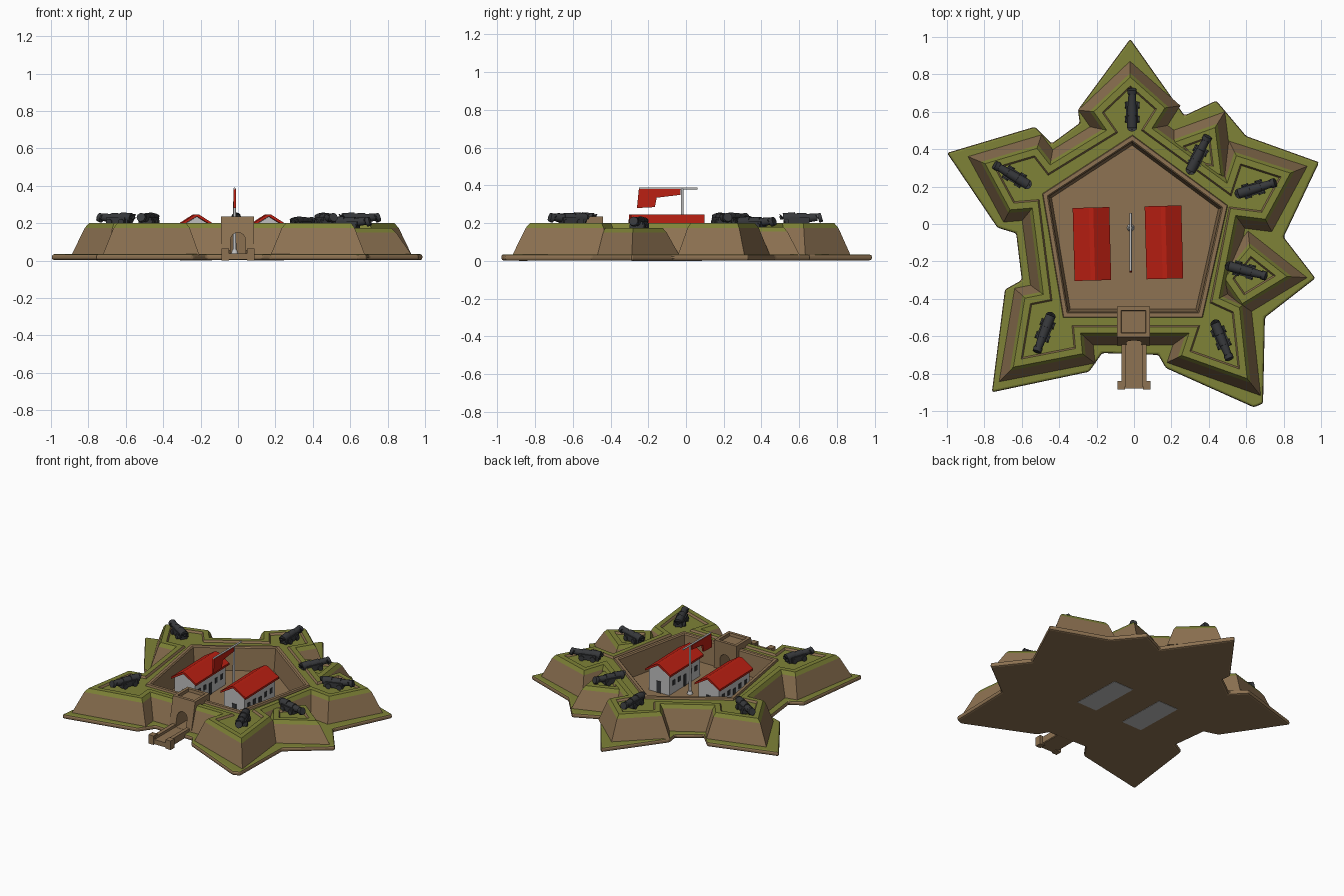
import bpy, bmesh, math
from mathutils import Vector, Matrix

cube = bpy.data.objects.get("Cube")
if cube:
    bpy.data.objects.remove(cube, do_unlink=True)


def material(name, r, g, b):
    m = bpy.data.materials.new(name)
    m.use_nodes = True
    m.diffuse_color = (r, g, b, 1)
    m.node_tree.nodes["Principled BSDF"].inputs["Base Color"].default_value = (r, g, b, 1)
    return m


EARTH = material("earth brown", .27, .17, .085)
GRASS = material("grass green", .21, .225, .038)
RED = material("roof red", .5, .014, .006)
IRON = material("dark iron", .038, .04, .044)
PLASTER = material("pale plaster", .52, .52, .52)


def finish(name, bm, *mats, smooth=False):
    me = bpy.data.meshes.new(name)
    bm.to_mesh(me)
    bm.free()
    for m in mats:
        me.materials.append(m)
    ob = bpy.data.objects.new(name, me)
    bpy.context.collection.objects.link(ob)
    if smooth:
        bpy.ops.object.select_all(action="DESELECT")
        ob.select_set(True)
        bpy.context.view_layer.objects.active = ob
        bpy.ops.object.shade_smooth_by_angle(angle=math.radians(40))
    return ob


def add_box(bm, lo, hi):
    lo, hi = Vector(lo), Vector(hi)
    mat = Matrix.Translation((lo + hi) / 2) @ Matrix.Diagonal((*(hi - lo), 1))
    return bmesh.ops.create_cube(bm, size=1, matrix=mat)["verts"]


def add_rod(bm, a, b, r, r2=None, sides=12):
    a, b = Vector(a), Vector(b)
    turn = (b - a).to_track_quat("Z", "Y").to_matrix().to_4x4()
    bmesh.ops.create_cone(bm, cap_ends=True, segments=sides, radius1=r, radius2=r if r2 is None else r2,
                          depth=(b - a).length, matrix=Matrix.Translation((a + b) / 2) @ turn)


def grow(pts, d):
    """Offset a clockwise outline outwards by d with mitred corners."""
    out = []
    for i, p in enumerate(pts):
        p, q, s = Vector(p), Vector(pts[i - 1]), Vector(pts[(i + 1) % len(pts)])
        u, v = (p - q).normalized(), (s - p).normalized()
        n, m = Vector((-u.y, u.x)), Vector((-v.y, v.x))
        out.append(p + (n + m) * d / (1 + n.dot(m)))
    return out


def add_loop(bm, pts, z):
    return [bm.verts.new((p[0], p[1], z)) for p in pts]


def skin(bm, loops):
    faces = []
    for a, b in zip(loops, loops[1:]):
        for i in range(len(a)):
            faces.append(bm.faces.new((a[i - 1], a[i], b[i], b[i - 1])))
    return faces


def fill(bm, *loops):
    edges = []
    for l in loops:
        for i in range(len(l)):
            edges.append(bm.edges.get((l[i - 1], l[i])) or bm.edges.new((l[i - 1], l[i])))
    bmesh.ops.triangle_fill(bm, edges=edges, use_beauty=True, use_dissolve=False)


def rampart(name, outline, top, yard=None):
    """Sloped earth wall with a grassy parapet; an optional yard is left open."""
    bm = bmesh.new()
    steps = [(.068, .03), (.02, top - .025), (.004, top), (-.03, top), (-.038, top - .014)]
    loops = [add_loop(bm, grow(outline, d), z) for d, z in steps]
    skin(bm, loops)
    walk = []
    if yard:
        ring = [add_loop(bm, grow(yard, d), z)
                for d, z in [(0, .03), (.015, top - .008), (.022, top), (.042, top), (.046, top - .014)]]
        walk = skin(bm, ring)
        fill(bm, loops[0], ring[0])
        fill(bm, loops[-1], ring[-1])
    else:
        fill(bm, loops[0])
        fill(bm, loops[-1])
    bmesh.ops.recalc_face_normals(bm, faces=bm.faces)
    for f in bm.faces:
        f.material_index = int(f.normal.z > .5)
    for f in walk:
        f.material_index = 0
    return finish(name, bm, EARTH, GRASS)


# Outlines, clockwise from the rear point
GROUND = [(-.02, .99), (.27, .58), (.44, .66), (.6, .47), (.99, .33), (.8, -.07), (.97, -.29), (.7, -.5),
          (.69, -.96), (.64, -.98), (.17, -.77), (.13, -.7), (-.17, -.69), (-.24, -.79), (-.76, -.9),
          (-.69, -.35), (-.6, -.3), (-.63, -.05), (-.73, -.02), (-1, .38), (-.53, .52), (-.44, .43),
          (-.29, .54), (-.3, .61)]
WALL = [(-.02, .78), (.16, .62), (.09, .51), (.5, .21), (.55, .36), (.83, .27), (.7, .03), (.54, .05),
        (.45, -.4), (.56, -.45), (.6, -.82), (.26, -.7), (.3, -.58), (-.29, -.58), (-.28, -.69),
        (-.64, -.76), (-.58, -.4), (-.48, -.38), (-.54, .09), (-.66, .08), (-.79, .32), (-.52, .4),
        (-.45, .31), (-.14, .5), (-.21, .6)]
YARD = [(-.01, .42), (.45, .08), (.33, -.455), (-.34, -.455), (-.44, .14)]

# Ground plate with a grassy top
bm = bmesh.new()
low, high = add_loop(bm, GROUND, .002), add_loop(bm, GROUND, .035)
skin(bm, [low, high])
bm.faces.new(low)
bm.faces.new(high)
bmesh.ops.recalc_face_normals(bm, faces=bm.faces)
for f in bm.faces:
    f.material_index = int(f.normal.z > .5)
ground = finish("ground", bm, EARTH, GRASS)
soft = ground.modifiers.new("soft edges", "BEVEL")
soft.width, soft.segments = .012, 2

# Courtyard floor
bm = bmesh.new()
loops = [add_loop(bm, grow(YARD, .01), z) for z in (.031, .038)]
skin(bm, loops)
for l in loops:
    bm.faces.new(l)
bmesh.ops.recalc_face_normals(bm, faces=bm.faces)
finish("courtyard_floor", bm, EARTH)

# Ramparts and the two detached outworks
walls = rampart("star_rampart", WALL, .2, YARD)
rampart("rear_outwork", [(.21, .43), (.43, .51), (.46, .27), (.32, .3)], .18)
rampart("side_outwork", [(.62, -.13), (.81, -.28), (.58, -.42), (.49, -.29)], .175)

# Gatehouse with a sunken roof
bm = bmesh.new()
for v in add_box(bm, (-.09, -.605, .004), (.085, -.44, .235)):
    if v.co.z < .1 and v.co.y < -.5:
        v.co.y -= .05
roof = max(bm.faces, key=lambda f: f.calc_center_median().z)
bmesh.ops.inset_region(bm, faces=[roof], thickness=.03)
bmesh.ops.inset_region(bm, faces=[roof], thickness=.004, depth=-.02)
gate = finish("gatehouse", bm, EARTH)

# Arched passage cut through gatehouse and rampart
bm = bmesh.new()
arch = [(-.04, .039)] + [(.04 * math.cos(a), .11 + .04 * math.sin(a))
                         for a in (math.pi * (1 - i / 8) for i in range(9))] + [(.04, .039)]
ends = [[bm.verts.new((x, y, z)) for x, z in arch] for y in (-.8, -.38)]
skin(bm, ends)
for e in ends:
    bm.faces.new(e)
bmesh.ops.recalc_face_normals(bm, faces=bm.faces)
cutter = finish("passage_cutter", bm, EARTH)
cutter.hide_render = True
cutter.hide_viewport = True
for ob in (walls, gate):
    cut = ob.modifiers.new("passage", "BOOLEAN")
    cut.object, cut.operation, cut.solver = cutter, "DIFFERENCE", "EXACT"

# Entrance bridge with side rails and end posts
bm = bmesh.new()
add_box(bm, (-.065, -.88, .005), (.065, -.6, .038))
for s in (-1, 1):
    add_box(bm, (s * .042, -.87, .01), (s * .068, -.62, .056))
    add_box(bm, (s * .048, -.885, 0), (s * .088, -.84, .064))
bmesh.ops.recalc_face_normals(bm, faces=bm.faces)
finish("entrance_bridge", bm, EARTH)

# Barracks
for side, x, y in (("right", -.225, -.107), ("left", .16, -.098)):
    place = Matrix.Translation((x, y, 0)) @ Matrix.Rotation(math.radians(1.5), 4, "Z")
    bm = bmesh.new()
    gable = [(-.08, 0), (-.08, .185), (0, .235), (.08, .185), (.08, 0)]
    ends = [[bm.verts.new((a, b, z)) for a, z in gable] for b in (-.18, .18)]
    skin(bm, ends)
    for e in ends:
        bm.faces.new(e)
    bmesh.ops.recalc_face_normals(bm, faces=bm.faces)
    finish(side + "_barracks", bm, PLASTER).matrix_world = place

    bm = bmesh.new()
    slope = [(-.098, .177), (0, .236), (.098, .177), (.098, .191), (.012, .246), (-.012, .246), (-.098, .191)]
    ends = [[bm.verts.new((a, b, z)) for a, z in slope] for b in (-.195, .195)]
    skin(bm, ends)
    for e in ends:
        bm.faces.new(e)
    bmesh.ops.recalc_face_normals(bm, faces=bm.faces)
    finish(side + "_barracks_roof", bm, RED).matrix_world = place

    bm = bmesh.new()
    for s in (-1, 1):
        for k in (-.13, -.065, .065, .13):
            add_box(bm, (s * .081 - .003, k - .013, .095), (s * .081 + .003, k + .013, .13))
        add_box(bm, (s * .081 - .003, -.016, .038), (s * .081 + .003, .016, .12))
        add_box(bm, (-.016, s * .181 - .003, .038), (.016, s * .181 + .003, .12))
    finish(side + "_barracks_openings", bm, IRON).matrix_world = place

# Flagpole with yard arm and hanging flag
bm = bmesh.new()
add_rod(bm, (-.018, -.02, .03), (-.018, -.02, .385), .009, .007)
add_rod(bm, (-.018, -.25, .384), (-.018, .06, .384), .006)
add_rod(bm, (-.018, -.02, .036), (-.018, -.02, .06), .02, .012)
finish("flagpole", bm, PLASTER, smooth=True)
bm = bmesh.new()
flag = [(-.03, .38), (-.03, .35), (-.155, .335), (-.165, .285), (-.26, .28), (-.25, .38)]
ends = [[bm.verts.new((x, y, z)) for y, z in flag] for x in (-.025, -.012)]
skin(bm, ends)
for e in ends:
    bm.faces.new(e)
bmesh.ops.recalc_face_normals(bm, faces=bm.faces)
finish("flag", bm, RED)

# Cannon: stepped barrel on a wheeled carriage
bm = bmesh.new()
barrel = [(-.112, .009), (-.1, .012), (-.095, .027), (-.03, .026), (.03, .023), (.085, .02), (.09, .025), (.11, .024)]
for (a, r), (b, q) in zip(barrel, barrel[1:]):
    add_rod(bm, (a, 0, .04), (b, 0, .046), r, q)
add_box(bm, (-.085, -.024, .006), (.045, .024, .032))
for s in (-1, 1):
    add_box(bm, (-.07, s * .022, .008), (.045, s * .032, .045))
    for k in (-.05, .025):
        add_rod(bm, (k, s * .028, .018), (k, s * .039, .018), .018)
bmesh.ops.recalc_face_normals(bm, faces=bm.faces)
first = finish("cannon", bm, IRON, smooth=True)
SPOTS = {"rear": (-.01, .61, 90), "rear_outwork": (.345, .37, 63), "rear_left": (.65, .19, 17),
         "side_outwork": (.6, -.25, -15), "front_left": (.47, -.62, -68), "front_right": (-.48, -.58, 249),
         "rear_right": (-.65, .26, 149)}
for spot, (x, y, turn) in SPOTS.items():
    gun = first if spot == "rear" else bpy.data.objects.new("cannon", first.data)
    if gun is not first:
        bpy.context.collection.objects.link(gun)
    gun.name = spot + "_cannon"
    gun.location = (x, y, .165 if "outwork" in spot else .186)
    gun.rotation_euler.z = math.radians(turn)
